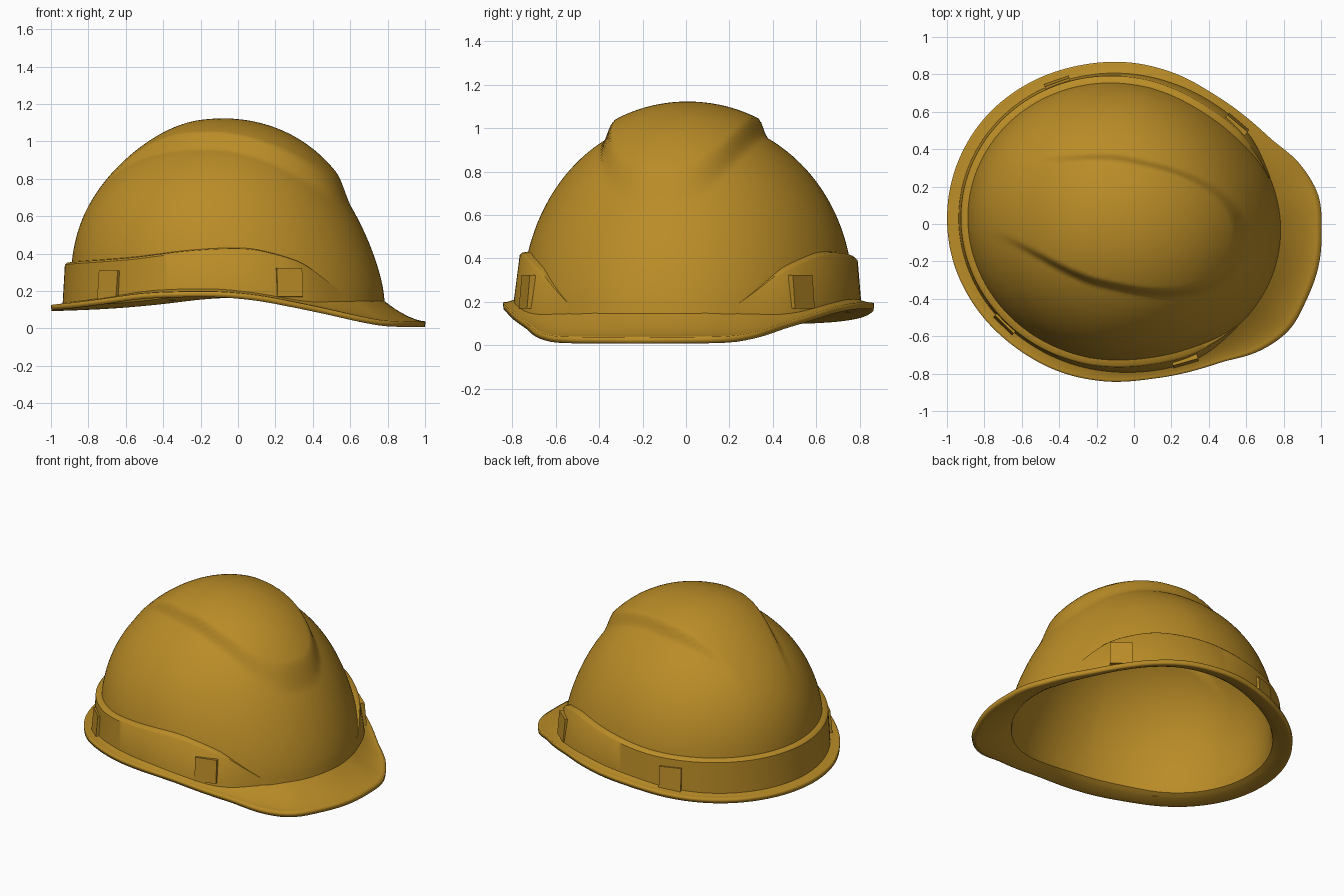
import bpy, bmesh, math
from mathutils import Matrix, Vector

if "Cube" in bpy.data.objects:
    bpy.data.objects.remove(bpy.data.objects["Cube"])

YAW = math.radians(-12.3)      # the whole helmet is turned a little
CU = -0.08                     # crown centre on the helmet's long axis
Z0, ZT = 0.20, 1.055           # base and top of the plain dome

mat = bpy.data.materials.new("golden yellow")
mat.diffuse_color = (0.49, 0.262, 0.02, 1)
mat.use_nodes = True
mat.node_tree.nodes["Principled BSDF"].inputs["Base Color"].default_value = mat.diffuse_color


def curve(table, x):
    """Smooth interpolation through (x, y) pairs."""
    n = len(table)
    x = min(max(x, table[0][0]), table[-1][0])
    i = 0
    while i < n - 2 and x > table[i + 1][0]:
        i += 1

    def slope(k):
        a, b = table[max(k - 1, 0)], table[min(k + 1, n - 1)]
        return (b[1] - a[1]) / (b[0] - a[0])
    (x0, y0), (x1, y1) = table[i], table[i + 1]
    w = x1 - x0
    t = (x - x0) / w
    return ((2*t**3 - 3*t*t + 1) * y0 + (t**3 - 2*t*t + t) * w * slope(i)
            + (3*t*t - 2*t**3) * y1 + (t**3 - t*t) * w * slope(i + 1))


def smooth(a, b, x):
    t = min(max((x - a) / (b - a), 0), 1)
    return t * t * (3 - 2 * t)


# Brim outline: polar angle (mirrored) -> radius; rim underside height by length
RIM = [(-10.7, 1.079), (0, 1.09), (10.7, 1.082), (20, 1.074), (30, 1.017), (42.4, .92), (63.6, .856),
       (83, .852), (98, .858), (117, .868), (138, .893), (155, .913), (170, .922), (180, .924), (190, .922)]
RIM_Z = [(-1, .092), (-.8, .105), (-.6, .125), (-.35, .155), (-.1, .165), (.1, .163), (.28, .145),
         (.45, .112), (.6, .078), (.82, .025), (.9, .01), (1.02, .004)]
BAND_Z = [(-1, .34), (-.46, .37), (-.14, .405), (.1, .42), (.25, .415), (.4, .38), (.5, .34), (.6, .26), (.72, .14)]


def dome_r(th, z):
    c, s = math.cos(th), math.sin(th)
    a = 0.86 if c > 0 else 0.82
    base = 1 / math.sqrt((c / a) ** 2 + (s / 0.762) ** 2)
    h = (z - Z0) / (ZT - Z0)
    if h <= 0:
        return base * (1 - 0.12 * h)
    h = min(h, 1)
    p = 2.1 - 0.2 * c * c if c > 0 else 2.1 + 0.3 * c * c
    return base * math.sqrt(max(1 - h ** p, 0)) * (1 - 0.05 * max(c, 0) * math.sin(math.pi * h))


def brim(th):
    """Rim radius, rim top height, dome foot radius and height."""
    deg = abs(math.degrees(math.atan2(math.sin(th), math.cos(th))))
    rr = curve(RIM, deg)
    zt = curve(RIM_Z, CU + rr * math.cos(th)) + 0.032
    slope = 0.33 + 0.15 * math.cos(th)
    zj = zt + slope * (rr - dome_r(th, 0.2))
    return rr, zt, dome_r(th, zj), zj


def brim_z(th, r):
    rr, zt, rd, zj = brim(th)
    return zt + (zj - zt) * min(max((rr - r) / (rr - rd), 0), 1) ** 1.6


def ridge(u, v):
    """Raised crown panel: crisp at the front and sides, fading at the back."""
    w = 0.34 - 0.14 * smooth(-0.1, -0.8, u)
    f = (max(u, 0) / 0.575) ** 2.2 + (abs(v) / w) ** 2.5
    d = (1 - f ** 0.42) * 0.36
    return 0.068 * smooth(-0.022, 0.026, d) * smooth(-0.8, -0.2, u)


def finish(bm, name, angle=40):
    bmesh.ops.recalc_face_normals(bm, faces=bm.faces)
    me = bpy.data.meshes.new(name)
    bm.to_mesh(me)
    bm.free()
    me.materials.append(mat)
    ob = bpy.data.objects.new(name, me)
    bpy.context.collection.objects.link(ob)
    ob.rotation_euler.z = YAW
    ob.location.y = -0.01
    bpy.ops.object.select_all(action='DESELECT')
    bpy.context.view_layer.objects.active = ob
    ob.select_set(True)
    bpy.ops.object.shade_smooth_by_angle(angle=math.radians(angle))
    return ob


def skin(bm, rows, closed):
    n = len(rows[0])
    for a, b in zip(rows, rows[1:]):
        for i in range(n if closed else n - 1):
            j = (i + 1) % n
            bm.faces.new((a[i], a[j], b[j], b[i]))


# Shell: brim sweeping up into the dome with the crown ridge
SEG, BR, DR = 160, 8, 76
bm = bmesh.new()
rows = []
angles = [2 * math.pi * i / SEG for i in range(SEG)]
for k in range(BR + DR):
    row = []
    for th in angles:
        rr, zt, rd, zj = brim(th)
        if k < BR:
            r = rr + (rd - rr) * k / BR
            z = brim_z(th, r)
        else:
            z = zj + (ZT - zj) * math.sin(math.pi / 2 * (k - BR) / DR)
            r = dome_r(th, z)
        u, v = CU + r * math.cos(th), r * math.sin(th)
        row.append(bm.verts.new((u, v, z + ridge(u, v))))
    rows.append(row)
skin(bm, rows, True)
top = bm.verts.new((CU, 0, ZT + ridge(CU, 0)))
for i in range(SEG):
    bm.faces.new((rows[-1][i], rows[-1][(i + 1) % SEG], top))
shell = finish(bm, "helmet_shell")
sol = shell.modifiers.new("thickness", 'SOLIDIFY')
sol.thickness = 0.03
sol.offset = -1

# Raised band round the sides and back, fading into the brim at the front
bm = bmesh.new()
rows = []
N = 120
for i in range(N + 1):
    deg = 29 + 302 * i / N
    th = math.radians(deg)
    grow = smooth(27, 52, min(deg, 360 - deg))
    rr, zt, rd, zj = brim(th)
    rb = rd + 0.002 + 0.034 * grow
    zb = brim_z(th, rb) - 0.006
    zu = max(curve(BAND_Z, CU + (rd + .02) * math.cos(th)), zb + 0.008)
    ru = dome_r(th, zu)
    prof = [(ru - 0.012, zu + 0.012), (ru + 0.026 * grow, zu + 0.006),
            (ru + 0.002 + 0.034 * grow, zu - 0.004), (rb, zb)]
    rows.append([bm.verts.new((CU + r * math.cos(th), r * math.sin(th), z)) for r, z in prof])
skin(bm, rows, False)
band = finish(bm, "side_band")
# make sure the open strip faces outward
if sum((f.normal.dot(Vector((f.center.x, f.center.y, 0))) for f in band.data.polygons)) < 0:
    band.data.flip_normals()

# Four accessory clips standing on the band
for name, u, v, ang, z in (("front_clip", .416, .637, 62, .245), ("rear_clip", -.556, .647, 122, .23)):
    for side, label in ((1, "left_"), (-1, "right_")):
        bm = bmesh.new()
        m = (Matrix.Translation((u, v * side, z)) @ Matrix.Rotation(math.radians(ang * side), 4, 'Z')
             @ Matrix.Rotation(math.radians(-5), 4, 'Y') @ Matrix.Diagonal((0.05, 0.14, 0.155, 1)))
        bmesh.ops.create_cube(bm, size=1, matrix=m)
        finish(bm, label + name, 30)
